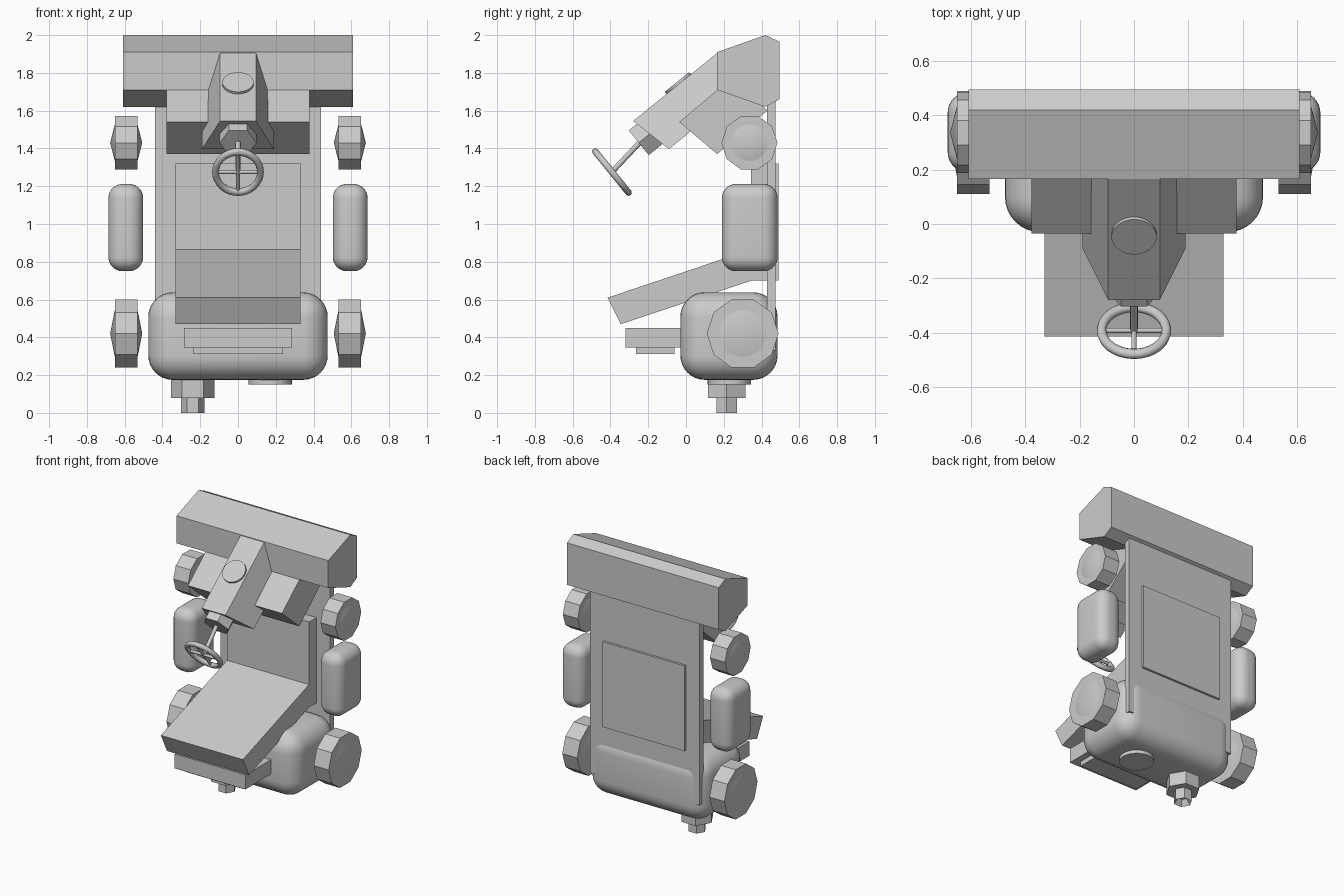
import bpy, bmesh, math
from mathutils import Matrix, Vector

if "Cube" in bpy.data.objects:
    bpy.data.objects.remove(bpy.data.objects["Cube"], do_unlink=True)

TILT = Matrix.Rotation(math.radians(129), 4, 'X')   # steering axis frame, z points to the driver
SIDE = Matrix.Rotation(math.radians(90), 4, 'Y')    # axis along x


def finish(name, bm, smooth=False):
    bmesh.ops.recalc_face_normals(bm, faces=bm.faces[:])
    me = bpy.data.meshes.new(name)
    bm.to_mesh(me)
    bm.free()
    ob = bpy.data.objects.new(name, me)
    bpy.context.collection.objects.link(ob)
    if smooth:
        bpy.ops.object.select_all(action='DESELECT')
        ob.select_set(True)
        bpy.context.view_layer.objects.active = ob
        bpy.ops.object.shade_smooth_by_angle(angle=math.radians(35))
    return ob


def box(name, x, y, z, radius=0):
    """Box from (min, max) ranges, optionally rounded."""
    bm = bmesh.new()
    bmesh.ops.create_cube(bm, size=1)
    for v in bm.verts:
        v.co = [r[0] if c < 0 else r[1] for c, r in zip(v.co, (x, y, z))]
    if radius:
        bmesh.ops.bevel(bm, geom=bm.edges[:], offset=radius, segments=8,
                        profile=0.5, affect='EDGES')
    return finish(name, bm, bool(radius))


def prism(name, profile):
    """Side profile of (y, z, half width) mirrored across x."""
    bm = bmesh.new()
    a, b = [[bm.verts.new((s * w, y, z)) for y, z, w in profile] for s in (-1, 1)]
    bm.faces.new(a)
    bm.faces.new(b)
    for i in range(len(a)):
        j = (i + 1) % len(a)
        bm.faces.new((a[i], a[j], b[j], b[i]))
    return finish(name, bm)


def rod(name, centre, frame, r1, r2, depth, sides, smooth=False):
    bm = bmesh.new()
    bmesh.ops.create_cone(bm, cap_ends=True, segments=sides, radius1=r1, radius2=r2,
                          depth=depth, matrix=Matrix.Translation(centre) @ frame)
    return finish(name, bm, smooth)


def rod_between(name, start, end, r, sides=12):
    a, b = Vector(start), Vector(end)
    frame = (b - a).to_track_quat('Z', 'Y').to_matrix().to_4x4()
    return rod(name, (a + b) / 2, frame, r, r, (b - a).length, sides, True)


# Canopy, back panel and seat
prism("canopy", [(y, z, 0.61) for y, z in (
    (0.165, 1.91), (0.42, 2.0), (0.495, 1.965), (0.495, 1.66), (0.42, 1.62), (0.165, 1.71))])
box("back_panel", (-0.44, 0.44), (0.43, 0.474), (0.33, 1.75))
box("seat_back", (-0.33, 0.33), (0.345, 0.49), (0.70, 1.32))
prism("seat_cushion", [(y, z, 0.33) for y, z in (
    (-0.415, 0.61), (-0.345, 0.47), (0.36, 0.705), (0.36, 0.87))])

# Lower tank with footrest
box("tank", (-0.475, 0.475), (-0.03, 0.485), (0.175, 0.638), 0.13)
box("footrest", (-0.285, 0.285), (-0.32, 0.02), (0.345, 0.45))
box("footrest_plate", (-0.238, 0.238), (-0.265, -0.06), (0.312, 0.346))

# Underside nozzle and round cap
UP = Matrix.Rotation(math.radians(90), 4, 'Z')
rod("nozzle_collar", (-0.24, 0.215, 0.135), UP, 0.115, 0.115, 0.11, 6)
nozzle = rod("nozzle_tip", (-0.24, 0.215, 0.05), UP, 0.062, 0.062, 0.1, 6)
bm = bmesh.new()
bm.from_mesh(nozzle.data)
tip = min(bm.faces, key=lambda f: f.calc_center_median().z)
bmesh.ops.inset_individual(bm, faces=[tip], thickness=0.03)
bmesh.ops.translate(bm, verts=tip.verts[:], vec=(0, 0, 0.04))
bm.to_mesh(nozzle.data)
bm.free()
rod("tank_cap", (0.17, 0.23, 0.165), Matrix(), 0.115, 0.115, 0.03, 32, True)

# Dashboard, steering column and badge disc
prism("dashboard", [(y, z, 0.378) for y, z in (
    (-0.035, 1.54), (0.165, 1.37), (0.43, 1.6), (0.25, 1.78))])
prism("steering_column", [(-0.28, 1.545, 0.095), (0.165, 1.905, 0.095),
                          (0.355, 1.757, 0.19), (-0.09, 1.397, 0.19)])
rod("column_disc", (0, -0.04, 1.742), Matrix.Rotation(math.radians(39), 4, 'X'),
    0.083, 0.083, 0.025, 32, True)
axis = (TILT @ Vector((0, 0, 1))).normalized()
end = Vector((0, -0.25, 1.43))
rod("column_nut", end - axis * 0.08, TILT @ UP, 0.097, 0.097, 0.16, 6)

# Steering wheel
hub = Vector((0, -0.392, 1.275))
rod_between("steering_shaft", end - axis * 0.02, hub, 0.014)
bpy.ops.mesh.primitive_torus_add(major_radius=0.119, minor_radius=0.018,
                                 major_segments=32, minor_segments=10)
rim = bpy.context.object
rim.name = "steering_rim"
rim.matrix_world = Matrix.Translation(hub) @ TILT @ Matrix.Diagonal((1, 1.15, 1, 1))
bpy.ops.object.shade_smooth_by_angle(angle=math.radians(60))
for name, arm in (("cross_spoke", (0.119, 0, 0)), ("long_spoke", (0, 0.137, 0))):
    reach = TILT @ Vector(arm)
    rod_between(name, hub - reach, hub + reach, 0.01)

# Wheels and side pods, mirrored
for s, side in ((1, "left"), (-1, "right")):
    for place, y, z, r in (("lower", 0.3, 0.42, 0.19), ("upper", 0.336, 1.43, 0.148)):
        rod(f"{place}_{side}_wheel", (s * 0.592, y, z), SIDE, r, r, 0.12, 10)
        for d, face in ((1, "outer"), (-1, "inner")):
            rod(f"{place}_{side}_{face}_hub", (s * 0.592 + d * 0.072, y, z), SIDE,
                r * 0.68 if d > 0 else 0, 0 if d > 0 else r * 0.68, 0.026, 24, True)
    box(f"{side}_pod", sorted((s * 0.502, s * 0.686)), (0.19, 0.485), (0.75, 1.212), 0.075)
